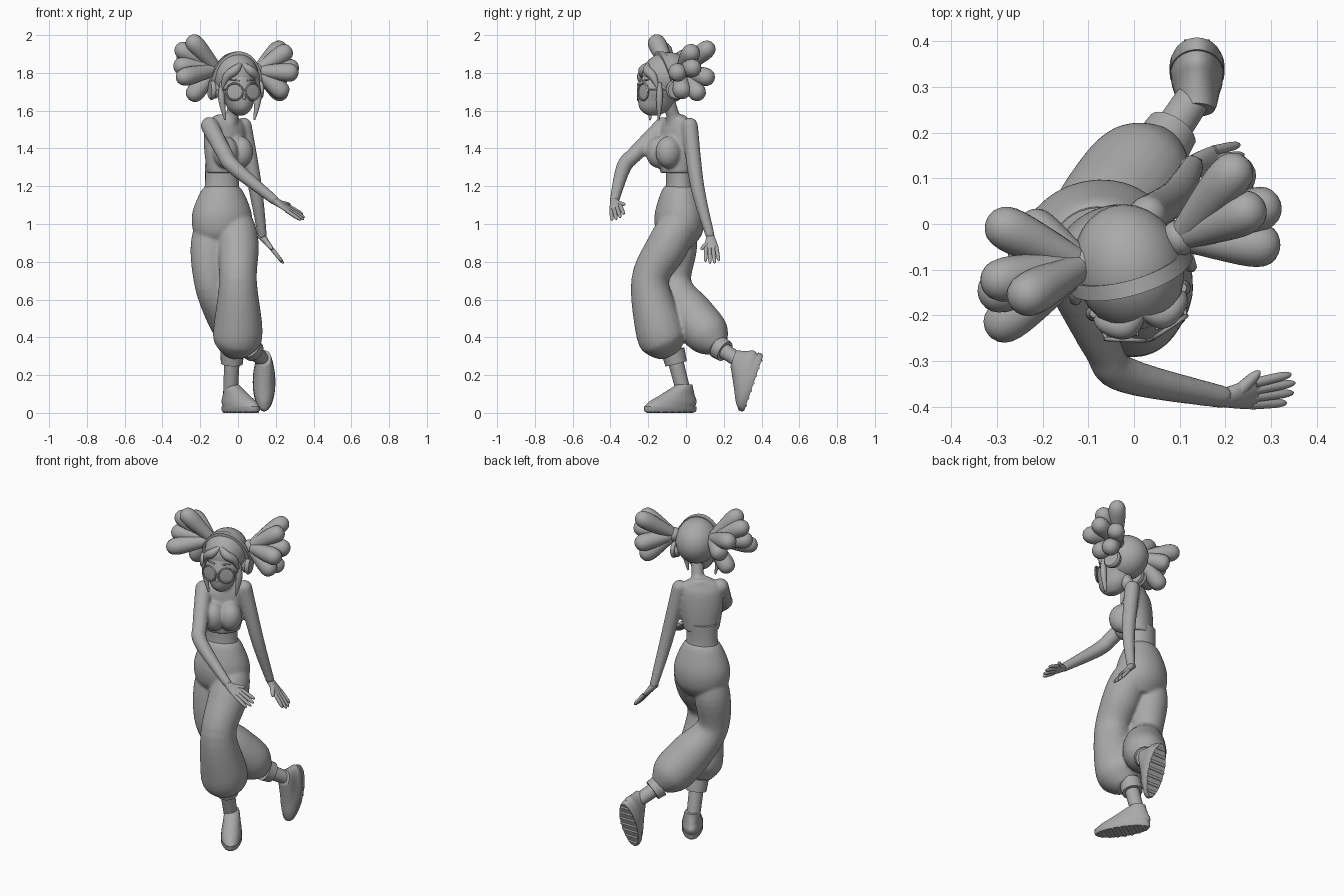
import bpy, bmesh
from math import sin, cos, pi, radians, sqrt
from mathutils import Vector, Matrix

cube = bpy.data.objects.get("Cube")
if cube:
    bpy.data.objects.remove(cube)

grey = bpy.data.materials.new("plain_grey")
grey.use_nodes = True
grey.diffuse_color = (.4, .4, .4, 1)
grey.node_tree.nodes["Principled BSDF"].inputs["Base Color"].default_value = grey.diffuse_color
identity = Matrix.Identity(4)
parts = []


def finish(name, bm, frame):
    bmesh.ops.recalc_face_normals(bm, faces=bm.faces)
    mesh = bpy.data.meshes.new(name)
    bm.to_mesh(mesh)
    bm.free()
    mesh.materials.append(grey)
    part = bpy.data.objects.new(name, mesh)
    bpy.context.collection.objects.link(part)
    part.matrix_world = frame
    parts.append(part)


def placed(location, angle=0, axis='Z'):
    return Matrix.Translation(location) @ Matrix.Rotation(radians(angle), 4, axis)


def circle(count):
    """Cosine and sine pairs around a circle."""
    return [(cos(2 * pi * i / count), sin(2 * pi * i / count)) for i in range(count)]


def spline(rows, steps):
    """Smooth interpolation through rows of numbers."""
    rows = [Vector(row) for row in rows]
    padded = [rows[0]] + rows + [rows[-1]]
    result = []
    for before, start, end, after in zip(padded, padded[1:], padded[2:], padded[3:]):
        tangent_in, tangent_out = (end - before) / 2, (after - start) / 2
        for k in range(steps):
            t = k / steps
            ease = t * t * (3 - 2 * t)
            result.append(start.lerp(end, ease) + tangent_in * t * (1 - t) ** 2
                          - tangent_out * t * t * (1 - t))
    return result + [rows[-1]]


def skin(name, rings, frame):
    """Bridge equal rings and close both ends."""
    bm = bmesh.new()
    rows = [[bm.verts.new(point) for point in ring] for ring in rings]
    count = len(rows[0])
    for low, high in zip(rows, rows[1:]):
        for i in range(count):
            j = (i + 1) % count
            bm.faces.new((low[i], low[j], high[j], high[i]))
    bm.faces.new(rows[0])
    bm.faces.new(rows[-1])
    finish(name, bm, frame)


def loft(name, profile, frame, lean=0, steps=5):
    """Level ellipses: height, half width, half depth."""
    skin(name, [[Vector((a * c, lean * z + b * s, z)) for c, s in circle(32)]
                for z, a, b in spline(profile, steps)], frame)


def tube(name, path, frame=identity, steps=6, sides=24):
    """Round limb through x, y, z, radius."""
    rows = spline(path, steps)
    centres = [Vector(row[:3]) for row in rows]
    last = len(rows) - 1
    rings, side = [], None
    for i, centre in enumerate(centres):
        along = (centres[min(i + 1, last)] - centres[max(i - 1, 0)]).normalized()
        side = side or along.orthogonal()
        side = (side - along * side.dot(along)).normalized()
        across = along.cross(side)
        rings.append([centre + (side * c + across * s) * rows[i][3] for c, s in circle(sides)])
    skin(name, rings, frame)


def bud(name, base, tip, thin, thick, frame=identity):
    """Straight limb with a rounded tip."""
    base, tip = Vector(base), Vector(tip)
    path = []
    for i in range(13):
        t = min(sin(pi / 2 * i / 12), .999)
        path.append((*base.lerp(tip, t), (thin + (thick - thin) * t) * sqrt(1 - t ** 7)))
    tube(name, path, frame, steps=1, sides=16)


def ball(name, location, size, frame=identity):
    bm = bmesh.new()
    bmesh.ops.create_uvsphere(bm, u_segments=28, v_segments=18, radius=1)
    bm.transform(Matrix.Translation(location) @ Matrix.Diagonal((*size, 1)))
    finish(name, bm, frame)


def choose(chosen):
    bpy.ops.object.select_all(action='DESELECT')
    for part in chosen:
        part.select_set(True)
    bpy.context.view_layer.objects.active = chosen[0]


def blend(name, endings, rounds):
    """Melt overlapping parts into one soft surface."""
    members = [part for part in parts if part.name.endswith(endings)]
    parts[:] = [part for part in parts if part not in members] + members[:1]
    bpy.context.view_layer.update()
    choose(members)
    bpy.ops.object.join()
    members[0].name = name
    remesh = members[0].modifiers.new("merge", 'REMESH')
    remesh.mode, remesh.voxel_size, remesh.use_smooth_shade = 'VOXEL', .008, True
    soften = members[0].modifiers.new("soften", 'SMOOTH')
    soften.factor, soften.iterations = .5, rounds


# Trunk, with the chest turned more than the hips
chest = placed((-.07, -.05, 0), 33)
waist = placed((-.085, -.035, 0), 12)
loft("midriff", [(1.15, .1, .08), (1.22, .09, .07), (1.32, .09, .07)], waist)
loft("crop_top", [(1.27, .1, .08), (1.4, .12, .08), (1.5, .12, .07), (1.55, .1, .05), (1.58, .04, .04)], chest)
loft("hips", [(1.2, .09, .08), (1.16, .12, .1), (1.05, .16, .13), (.95, .15, .12), (.88, .1, .07)], waist)
tube("neck", [(-.05, -.06, 1.53, .05), (-.03, -.07, 1.58, .035), (-.01, -.1, 1.66, .04)])

# Baggy trouser legs
tube("left_trouser_leg", [(-.03, -.03, 1.1, .05), (-.015, -.04, 1, .1), (0, -.1, .88, .11), (0, -.19, .7, .1),
                          (0, -.14, .45, .13), (-.01, -.11, .37, .12), (-.02, -.08, .31, .06)])
tube("right_trouser_leg", [(-.14, -.03, 1.1, .05), (-.15, -.04, .9, .1), (-.14, -.06, .68, .09),
                           (-.05, .03, .52, .12), (.02, .12, .41, .115), (.06, .17, .35, .06)])
blend("trousers", ("trouser_leg", "hips"), 8)


# Cuff, ankle and shoe in the frame of each foot
def foot(side, cuff, ankle, frame):
    cuff, ankle = Vector(cuff), Vector(ankle)
    tube(side + "_cuff", [(*cuff, .063), (*cuff.lerp(ankle, .3), .058)], steps=2)
    tube(side + "_ankle", [(*cuff, .042), (*ankle, .038)])
    loft(side + "_shoe_sole", [(.005, .055, .155), (.015, .06, .162), (.035, .06, .162)],
         frame @ placed((0, -.1, 0)), steps=1)
    loft(side + "_shoe_upper", [(.03, .058, .157), (.06, .056, .145), (.09, .05, .11), (.13, .044, .065),
                                (.15, .038, .045)], frame @ placed((0, -.13, 0)), lean=.8)
    for k in range(-3, 4):
        wide = .055 - k * k * .003
        tube(side + "_shoe_tread", [(x, k * .042 - .1, .009, .009) for x in (-wide, wide)], frame, steps=1)


foot("left", (-.03, -.07, .33), (-.04, -.01, .1), placed((-.04, 0, 0), 33))
foot("right", (.06, .17, .35), (.14, .29, .27), placed((.138, .395, .25), 71, 'X'))


# Arms with a palm, four fanned fingers and a thumb
def arm(side, path, heading, spread):
    tube(side + "_arm", path)
    ball(side + "_shoulder", path[0][:3], [path[0][3]] * 3)
    wrist = Vector(path[-1][:3])
    along, spread = Vector(heading).normalized(), Vector(spread)
    spread = (spread - along * along.dot(spread)).normalized()
    flat = along.cross(spread)
    rings = []
    for t in (-.02, .01, .03, .05, .07, .08):
        wide, thick = .022 + .016 * sin(t * 18), .02 - t / 8
        rings.append([wrist + along * t + spread * wide * c + flat * thick * s for c, s in circle(20)])
    skin(side + "_palm", rings, identity)
    for k in range(4):
        fan = k - 1.5
        root = wrist + along * .07 + spread * fan * .018
        bud(side + "_finger", root, root + (along + spread * fan * .06) * (.11 - .007 * fan * fan), .011, .01)
    bud(side + "_thumb", wrist + along * .02, wrist + along * .08 + spread * .055, .016, .011)


arm("right", [(-.15, -.12, 1.52, .047), (-.07, -.27, 1.37, .042), (-.02, -.33, 1.3, .04),
              (.2, -.38, 1.12, .025)], (.14, .02, -.085), (0, .8, .5))
arm("left", [(.03, .02, 1.52, .043), (.09, .06, 1.2, .037), (.13, .13, .93, .024)], (.12, .01, -.15), (0, -1, 0))
for s, side in ((1, "left"), (-1, "right")):
    ball(side + "_bust", (s * .047, -.08, 1.38), (.065, .072, .085), chest)
blend("upper_body", ("neck", "crop_top", "arm", "shoulder", "bust"), 7)

# Head, turned slightly to its left
head = placed((-.01, -.1, 1.75), 16)
loft("face", [(-.175, .01, .01), (-.17, .03, .04), (-.14, .06, .08), (-.09, .08, .1),
              (-.02, .1, .11), (.1, .07, .08)], head @ placed((0, -.04, 0)), lean=.2)
ball("hair_cap", (0, .005, .03), (.12, .14, .13), head)
bud("nose", (0, -.13, -.05), (0, -.16, -.09), .007, .012, head)
for lip, height in (("upper_lip", -.12), ("lower_lip", -.13)):
    ball(lip, (0, -.13, height), (.02, .01, .006), head)


def bunch(side, base, tips):
    """Swollen locks fanning out of one hair tie."""
    ball(side + "_hair_tie", base, (.04, .04, .04))
    for tip in tips:
        bud(side + "_hair_lobe", base, tip, .028, .061)


bunch("left", (.1, -.03, 1.81), [(.24, .14, 1.95), (.28, .04, 1.93), (.32, .05, 1.83), (.32, -.05, 1.8),
                                 (.25, .14, 1.77), (.25, .08, 1.67), (.26, -.02, 1.68)])
bunch("right", (-.11, -.09, 1.82), [(-.26, -.17, 1.99), (-.33, -.13, 1.94), (-.32, .01, 1.89), (-.34, -.16, 1.84),
                                    (-.32, -.24, 1.77), (-.26, -.06, 1.66), (-.25, .01, 1.78)])

# Mirrored features of face, fringe, glasses and headphones
for s, side in ((1, "left"), (-1, "right")):
    ball(side + "_eye", (s * .045, -.12, -.05), (.025, .02, .02), head)
    lens = head @ placed((s * .05, -.145, -.05), s * 18)
    ball(side + "_lens", (0, 0, 0), (.043, .003, .043), lens)
    rim = [(.044 * c, 0, .044 * z, .005) for c, z in circle(28)]
    tube(side + "_glasses_rim", rim + rim[:1], lens, steps=1, sides=8)
    bud(side + "_glasses_arm", (s * .09, -.13, -.04), (s * .11, -.03, -.04), .004, .004, head)
    bud(side + "_eyebrow", (s * .02, -.14, .01), (s * .07, -.12, .015), .005, .005, head)
    tube(side + "_fringe", [(0, -.1, .1, .01), (s * .04, -.12, .065, .025),
                            (s * .08, -.1, .03, .022), (s * .1, -.08, -.03, .006)], head)
    tube(side + "_side_lock", [(s * .1, -.07, 0, .01), (s * .1, -.07, -.09, .018),
                               (s * .08, -.07, -.2, .005)], head)
    for label, radius, inner in (("ear_pad", .045, .1), ("ear_cup", .053, .12)):
        tube(side + "_" + label, [(s * (inner + step * .008), .01, -.04, radius * size)
                                  for step, size in enumerate((.9, 1, 1, .85))], head, steps=1)
bud("glasses_bridge", (-.012, -.158, -.04), (.012, -.158, -.04), .004, .004, head)

# Flat headband strap arching over the hair
strap = []
for c, s in circle(56)[:29]:
    middle = Vector((.132 * c, .01 - .05 * s, .174 * s - .02))
    out, wide = Vector((c, 0, s)) * .009, Vector((0, .017, 0))
    strap.append([middle + out - wide, middle + out + wide, middle - out + wide, middle - out - wide])
skin("headband", strap, head)

# Smooth surfaces, crisp edges
choose(parts)
bpy.ops.object.shade_smooth_by_angle(angle=radians(45))
